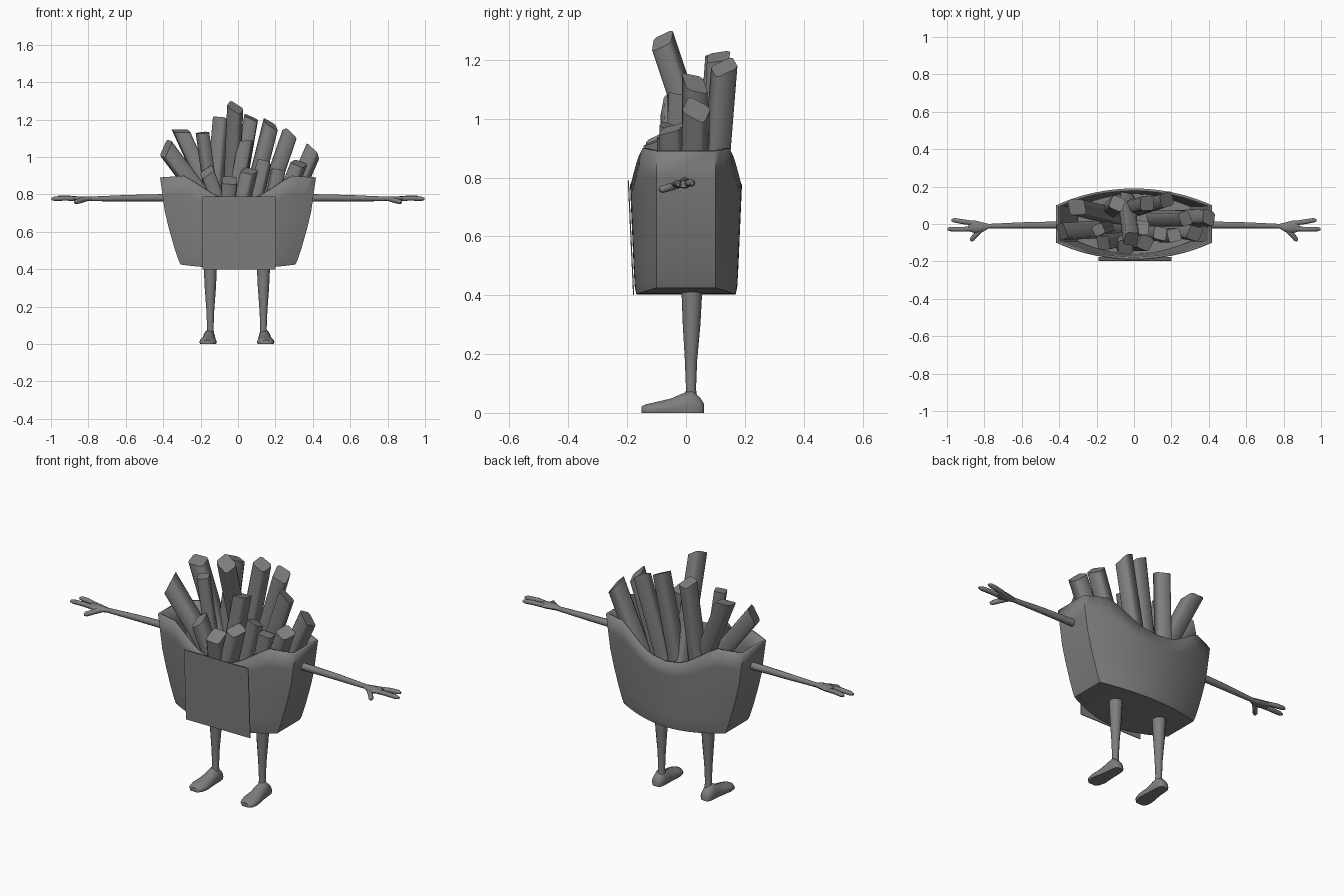
import bpy, bmesh, math, random
from mathutils import Vector

if "Cube" in bpy.data.objects:
    bpy.data.objects.remove(bpy.data.objects["Cube"])

random.seed(4)
grey = bpy.data.materials.new("mid grey")
grey.diffuse_color = (0.21, 0.21, 0.21, 1)
grey.use_nodes = True
grey.node_tree.nodes["Principled BSDF"].inputs["Base Color"].default_value = grey.diffuse_color


def finish(name, verts, faces, angle=35):
    me = bpy.data.meshes.new(name)
    me.from_pydata([tuple(v) for v in verts], [], faces)
    me.materials.append(grey)
    ob = bpy.data.objects.new(name, me)
    bpy.context.collection.objects.link(ob)
    bpy.ops.object.select_all(action='DESELECT')
    ob.select_set(True)
    bpy.context.view_layer.objects.active = ob
    bpy.ops.object.shade_smooth_by_angle(angle=math.radians(angle))
    return ob


def loft(name, rings, angle=35):
    """Skin a list of equal rings and cap both ends."""
    n = len(rings[0])
    verts = [v for r in rings for v in r]
    faces = [(k * n + i, k * n + (i + 1) % n, (k + 1) * n + (i + 1) % n, (k + 1) * n + i)
             for k in range(len(rings) - 1) for i in range(n)]
    faces += [tuple(range(n))[::-1], tuple(range(len(verts) - n, len(verts)))]
    ob = finish(name, verts, faces, angle)
    bm = bmesh.new()
    bm.from_mesh(ob.data)
    bmesh.ops.recalc_face_normals(bm, faces=bm.faces)
    bm.to_mesh(ob.data)
    bm.free()
    return ob


def tube(name, path, n=10):
    """Tapered tube through (x, y, z, radius) points."""
    pts = [Vector(p[:3]) for p in path]
    axis = (pts[-1] - pts[0]).normalized()
    side = axis.cross(Vector((0, 1, 0)) if abs(axis.y) < 0.9 else Vector((0, 0, 1))).normalized()
    up = axis.cross(side)
    rings = [[p + q[3] * (side * math.cos(a) + up * math.sin(a))
              for a in (2 * math.pi * i / n for i in range(n))] for p, q in zip(pts, path)]
    return loft(name, rings, 50)


def interp(x, table):
    for (x0, y0), (x1, y1) in zip(table, table[1:]):
        if x <= x1:
            return y0 + (y1 - y0) * max(0, x - x0) / (x1 - x0)
    return table[-1][1]


# carton: lens-shaped shell with a dipped rim front and back
HALF_X = [(.40, .285), (.43, .312), (.56, .355), (.70, .39), (.90, .418)]
HALF_Y = [(.40, .168), (.43, .175), (.77, .19), (.90, .193)]
RIM = [(0, .772), (.25, .785), (.42, .825), (.58, .872), (.70, .9), (1, .89)]
N, LEVELS = 20, [0, .06, .2, .4, .6, .8, 1]
us = [-1 + 2 * i / N for i in range(N + 1)]
loop = [(u, -1) for u in us] + [(u, 1) for u in reversed(us)]
verts = []
for t in LEVELS:
    for u, s in loop:
        low = .403 + .022 * u * u
        z = low + (interp(abs(u), RIM) - low) * t
        b = interp(z, HALF_Y)
        verts.append((u * interp(z, HALF_X), s * (b - (b - .1) * u * u), z))
M = len(loop)
faces = [(k * M + i, k * M + (i + 1) % M, (k + 1) * M + (i + 1) % M, (k + 1) * M + i)
         for k in range(len(LEVELS) - 1) for i in range(M)]
faces += [(i + 1, i, M - 1 - i, M - 2 - i) for i in range(N)]
carton = finish("carton", verts, faces, 40)
wall = carton.modifiers.new("wall", 'SOLIDIFY')
wall.thickness, wall.offset = .014, -1

# square front panel, leaning with the carton wall
P = [(x, y + d, z) for d in (0, .004)
     for x, y, z in ((-.19, -.18, .4), (.2, -.18, .4), (.2, -.198, .79), (-.19, -.198, .79))]
finish("front_panel", P, [(0, 1, 2, 3), (7, 6, 5, 4), (0, 4, 5, 1), (1, 5, 6, 2),
                          (2, 6, 7, 3), (3, 7, 4, 0)])

# arms, hands, legs and feet
for side, s in (("left", -1), ("right", 1)):
    tube(side + "_arm", [(s * x, y, z, r) for x, y, z, r in
                         ((.39, -.005, .782, .02), (.6, -.007, .78, .017), (.8, -.012, .776, .012))])
    # palm
    rings = []
    for x, y, w, h in ((.78, -.012, .013, .011), (.81, -.017, .026, .014),
                       (.85, -.015, .034, .014), (.885, -.01, .028, .011)):
        rings.append([(s * x, y + w * math.cos(a), .777 + h * math.sin(a))
                      for a in (math.pi * i / 5 for i in range(10))])
    loft(side + "_palm", rings, 50)
    for part, path in (
            ("finger_back", ((.86, .004, .778, .012), (.92, .013, .782, .013), (.96, .02, .781, .012), (.975, .021, .78, .006))),
            ("finger_front", ((.86, -.026, .776, .012), (.92, -.028, .78, .013), (.98, -.027, .777, .012), (.998, -.027, .776, .006))),
            ("thumb", ((.81, -.025, .775, .012), (.84, -.052, .768, .014), (.865, -.08, .76, .013), (.873, -.09, .757, .006)))):
        tube(side + "_" + part, [(s * x, y, z, r) for x, y, z, r in path], 8)

    lx = -.148 if s < 0 else .136
    tube(side + "_leg", [(lx, .02, .43, .036), (lx, .019, .3, .03), (lx, .017, .18, .021),
                         (lx, .017, .08, .017), (lx, .017, .03, .024)], 12)
    # foot, lofted from heel to toe
    rings = []
    for y, w, h in ((.062, .018, .03), (.05, .03, .05), (.02, .034, .078), (-.015, .036, .066),
                    (-.05, .04, .05), (-.1, .047, .038), (-.135, .04, .03), (-.152, .022, .022)):
        cx = lx + s * (.006 + .06 * max(0, -y))
        rings.append([(cx + w * math.cos(a), y, max(0, .3 * h + .7 * h * math.sin(a)) if math.sin(a) > -.1 else 0)
                      for a in (2 * math.pi * i / 14 for i in range(14))])
    loft(side + "_foot", rings, 50)

# fries: tip x, y, z, then x, y at height .8, width, sideways tip slant
FRIES = [
    (-.385, -.04, 1.045, -.20, -.03, .085, .03),
    (-.305, .09, 1.14, -.15, .05, .08, -.02),
    (-.19, -.03, 1.13, -.145, -.02, .06, 0),
    (-.09, .11, 1.20, -.125, .08, .075, 0),
    (-.015, -.08, 1.265, -.035, .075, .075, -.02),
    (.07, .11, 1.21, .00, .09, .075, -.01),
    (.175, .13, 1.175, .08, .10, .075, -.01),
    (.275, .03, 1.12, .165, .03, .075, -.02),
    (.40, .035, 1.03, .30, .03, .08, -.015),
    (.325, -.05, .965, .26, -.04, .075, 0),
    (.215, -.06, .93, .19, -.06, .07, 0),
    (.14, -.05, .97, .10, -.05, .07, 0),
    (.06, -.10, .925, .03, -.10, .075, 0),
    (.04, -.02, 1.08, -.01, -.03, .075, .01),
    (-.045, -.125, .875, -.05, -.11, .08, 0),
    (-.165, -.10, .92, -.12, -.09, .075, .01),
]
for k, (x, y, z, bx, by, w, slant) in enumerate(FRIES):
    tip, mid = Vector((x, y, z)), Vector((bx, by, .8))
    axis = (tip - mid).normalized()
    base = mid - axis * (.17 / axis.z)
    turn = random.uniform(-.5, .5)
    e1 = axis.cross(Vector((math.sin(turn), math.cos(turn), 0))).normalized()
    e2 = axis.cross(e1)
    h, c = w / 2, w * .36
    shape = [(h, -c), (h, c), (c, h), (-c, h), (-h, c), (-h, -c), (-c, -h), (c, -h)]
    tilt = random.uniform(-.5, .5)
    rings = []
    for p, top in ((base, 0), (tip, 1)):
        ring = []
        for a, b in shape:
            v = p + e1 * a + e2 * b
            if top:
                v += axis * (b * tilt + (v.x - p.x) / h * slant)
            ring.append(v)
        rings.append(ring)
    loft("fry_%02d" % (k + 1), rings, 50)
